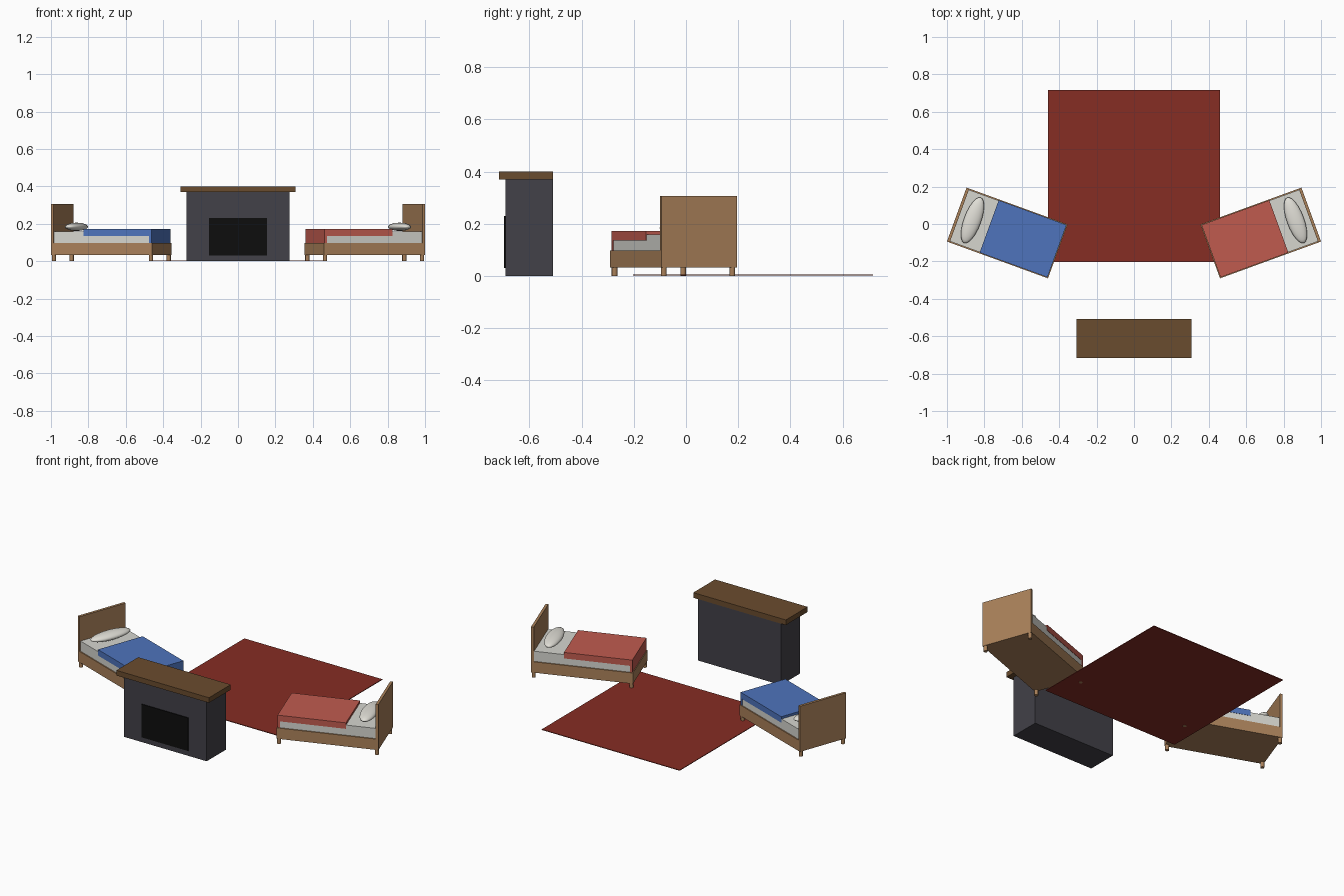
import bpy, math
from mathutils import Matrix

if "Cube" in bpy.data.objects:
    bpy.data.objects.remove(bpy.data.objects["Cube"])


def material(name, r, g, b):
    lin = [((c / 255 + 0.055) / 1.055) ** 2.4 if c > 10 else c / 255 / 12.92 for c in (r, g, b)]
    m = bpy.data.materials.new(name)
    m.diffuse_color = (*lin, 1)
    m.use_nodes = True
    m.node_tree.nodes["Principled BSDF"].inputs["Base Color"].default_value = m.diffuse_color
    return m


WOOD = material("light_wood", 170, 129, 90)
DARK = material("dark_wood", 106, 76, 46)
STONE = material("dark_stone", 66, 65, 72)
BLACK = material("soot_black", 13, 13, 13)
RUG = material("rug_red", 134, 45, 36)
SHEET = material("sheet_white", 214, 214, 207)
PILLOW = material("pillow_white", 224, 222, 214)
BLUE = material("blanket_blue", 78, 116, 188)
RED = material("blanket_red", 192, 91, 79)


def finish(name, mat, frame):
    ob = bpy.context.object
    ob.name = name
    ob.data.materials.append(mat)
    ob.data.transform(ob.matrix_basis)
    ob.matrix_basis = frame
    return ob


def box(name, mat, x0, x1, y0, y1, z0, z1, frame=Matrix()):
    bpy.ops.mesh.primitive_cube_add(size=1, location=((x0 + x1) / 2, (y0 + y1) / 2, (z0 + z1) / 2))
    bpy.context.object.scale = (x1 - x0, y1 - y0, z1 - z0)
    return finish(name, mat, frame)


def bed(label, frame, blanket):
    # head end at -x, foot end at +x
    box(label + "_bed_frame", WOOD, -0.28, 0.2875, -0.1535, 0.1535, 0.032, 0.097, frame)
    box(label + "_headboard", WOOD, -0.2875, -0.272, -0.1535, 0.1535, 0.032, 0.306, frame)
    box(label + "_mattress", SHEET, -0.273, 0.279, -0.147, 0.147, 0.09, 0.158, frame)
    # blanket top with its folded foot end
    box(label + "_blanket", blanket, -0.103, 0.283, -0.149, 0.149, 0.136, 0.172, frame)
    box(label + "_blanket_foot", blanket, 0.27, 0.283, -0.149, 0.149, 0.097, 0.15, frame)
    # pillow
    bpy.ops.mesh.primitive_uv_sphere_add(segments=24, ring_count=12, radius=1, location=(-0.198, 0, 0.184))
    bpy.context.object.scale = (0.046, 0.13, 0.022)
    finish(label + "_pillow", PILLOW, frame)
    bpy.ops.object.shade_smooth()
    # legs
    for x in (-0.276, 0.276):
        for y in (-0.14, 0.14):
            bpy.ops.mesh.primitive_cylinder_add(vertices=12, radius=0.011, depth=0.036, location=(x, y, 0.018))
            finish(label + "_bed_leg", WOOD, frame)
            bpy.ops.object.shade_smooth_by_angle(angle=math.radians(40))


# beds, angled towards the fireplace
bed("left", Matrix.Translation((-0.6775, -0.048, 0)) @ Matrix.Rotation(math.radians(-20), 4, 'Z'), BLUE)
bed("right", Matrix.Translation((0.6775, -0.048, 0)) @ Matrix.Rotation(math.radians(200), 4, 'Z'), RED)

# rug
box("rug", RUG, -0.459, 0.459, -0.203, 0.716, 0.001, 0.005)

# fireplace
box("fireplace_body", STONE, -0.276, 0.276, -0.692, -0.509, 0, 0.37)
box("mantel", DARK, -0.308, 0.308, -0.716, -0.509, 0.369, 0.4)
box("firebox_opening", BLACK, -0.155, 0.155, -0.697, -0.69, 0.031, 0.23)
